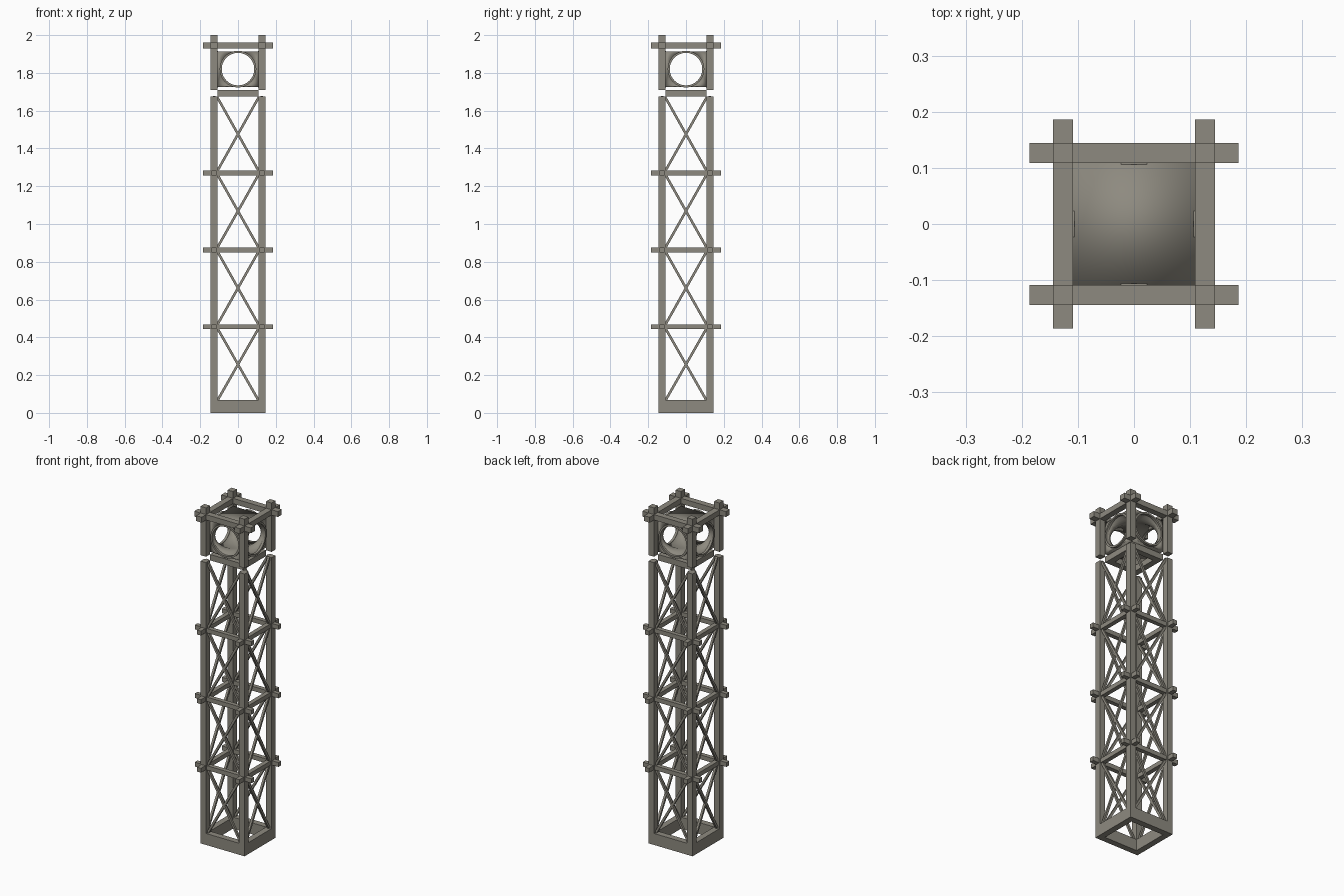
import bpy, math
from mathutils import Vector

if "Cube" in bpy.data.objects:
    bpy.data.objects.remove(bpy.data.objects["Cube"])

P = 0.1265      # post centre distance
W = 0.036       # post width
ZC = 1.82       # lantern centre height

stone = bpy.data.materials.new("warm_grey")
stone.diffuse_color = (0.27, 0.255, 0.215, 1)
stone.use_nodes = True
stone.node_tree.nodes["Principled BSDF"].inputs["Base Color"].default_value = stone.diffuse_color


def box(name, loc, size):
    bpy.ops.mesh.primitive_cube_add(size=1, location=loc)
    o = bpy.context.object
    o.name = name
    o.scale = size
    bpy.ops.object.transform_apply(location=False, rotation=False, scale=True)
    o.data.materials.append(stone)
    return o


def strut(name, a, b, t):
    a, b = Vector(a), Vector(b)
    o = box(name, (a + b) / 2, (t, t, (b - a).length))
    o.rotation_euler = (b - a).to_track_quat('Z', 'Y').to_euler()


def cyl(name, axis, r, length, centre=(0, 0, ZC)):
    rot = (0, math.pi / 2, 0) if axis == 'x' else (math.pi / 2, 0, 0)
    bpy.ops.mesh.primitive_cylinder_add(vertices=48, radius=r, depth=length,
                                        location=centre, rotation=rot)
    o = bpy.context.object
    o.name = name
    o.data.materials.append(stone)
    return o


def cut(target, cutters):
    bpy.ops.object.select_all(action='DESELECT')
    bpy.context.view_layer.objects.active = target
    target.select_set(True)
    for c in cutters:
        m = target.modifiers.new("cut", 'BOOLEAN')
        m.object, m.operation, m.solver = c, 'DIFFERENCE', 'EXACT'
        bpy.ops.object.modifier_apply(modifier=m.name)
        bpy.data.objects.remove(c)


def frame(name, z0, z1, centre, width, half):
    # four square-cut beams: x pair and y pair with the given half length
    z, h = (z0 + z1) / 2, z1 - z0
    for s in (-1, 1):
        box(name + "_x_beam", (0, s * centre, z), (2 * half, width, h))
        box(name + "_y_beam", (s * centre, 0, z), (width, 2 * half, h))


# corner posts: long lower posts and short lantern posts
for sx in (-1, 1):
    for sy in (-1, 1):
        box("lower_post", (sx * P, sy * P, 0.8375), (W, W, 1.675))
        box("lantern_post", (sx * P, sy * P, 1.855), (W, W, 0.29))

# base frame, inner lantern floor frame and overhanging top frame
frame("base", 0, 0.068, P, W, 0.1444)
frame("lantern_floor", 1.675, 1.71, 0.0895, W, 0.108)
frame("top", 1.928, 1.96, P, W, 0.186)

# overhanging tie beams between the bays
for z in (0.456, 0.863, 1.27):
    frame("tie", z - 0.013, z + 0.013, P, 0.026, 0.186)

# crossed braces on all four sides of each bay
for z0, z1 in ((0.06, 0.453), (0.462, 0.86), (0.87, 1.267), (1.276, 1.675)):
    for side in (-1, 1):
        for d in (-1, 1):
            h = 0.112
            strut("brace_front_back", (-d * h, side * P, z0), (d * h, side * P, z1), 0.013)
            strut("brace_side", (side * P, -d * h, z0), (side * P, d * h, z1), 0.013)

# lantern: softly shaded block bored through both ways
block = box("lantern_block", (0, 0, ZC), (0.218, 0.218, 0.188))
cut(block, [cyl("bore_cutter", a, 0.088, 0.4) for a in 'xy'])
bpy.ops.object.shade_smooth()

# round rims around the four openings
for axis, unit in (('x', Vector((1, 0, 0))), ('y', Vector((0, 1, 0)))):
    for s in (-1, 1):
        c = unit * s * 0.113 + Vector((0, 0, ZC))
        rim = cyl("lantern_rim", axis, 0.097, 0.014, c)
        cut(rim, [cyl("rim_cutter", axis, 0.086, 0.1, c)])
        bpy.ops.object.shade_smooth_by_angle(angle=math.radians(30))
